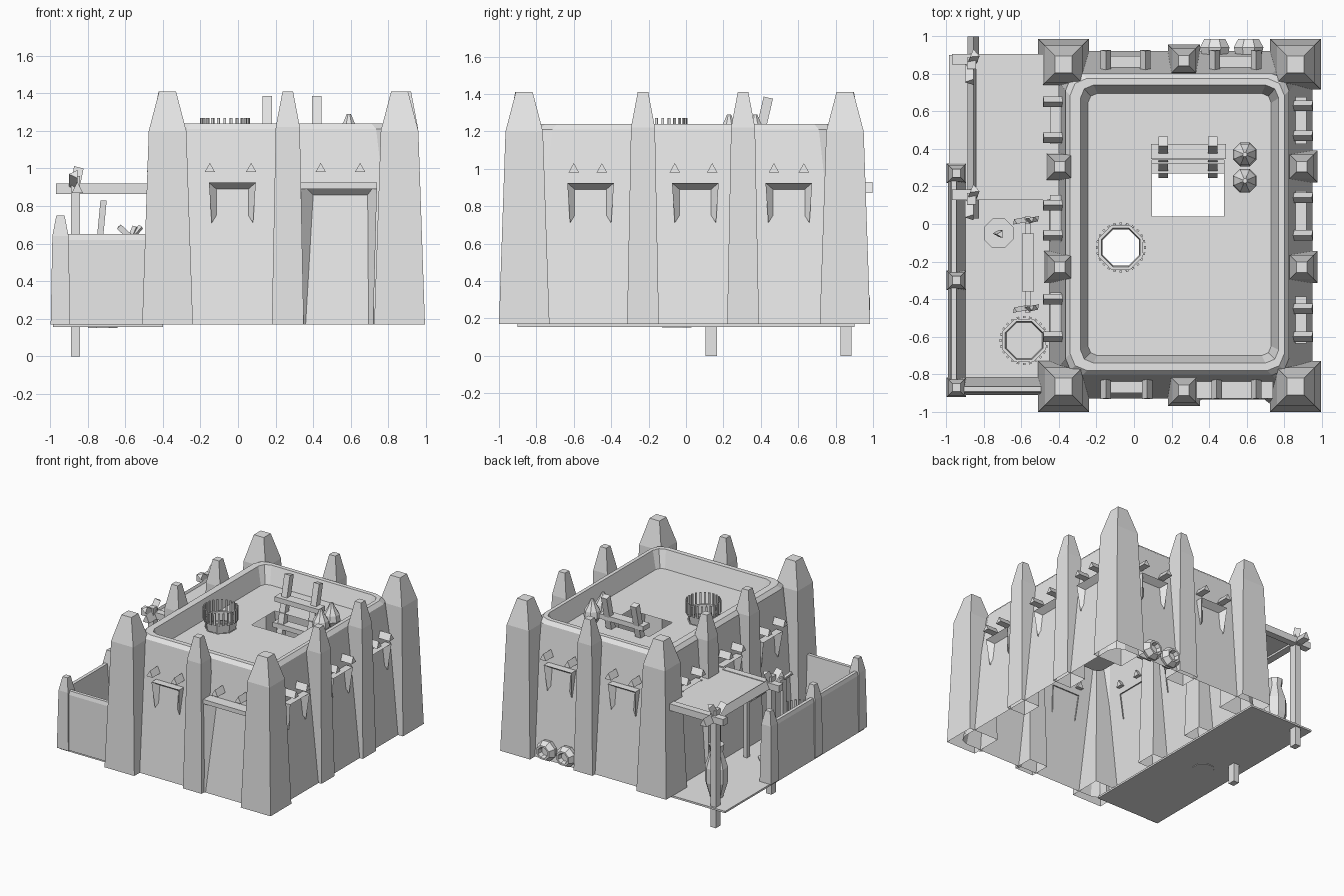
import bpy, bmesh, math
from mathutils import Vector, Matrix

if "Cube" in bpy.data.objects:
    bpy.data.objects.remove(bpy.data.objects["Cube"])

clay = bpy.data.materials.new("grey_clay")
clay.use_nodes = True
clay.diffuse_color = (0.8, 0.8, 0.8, 1)
clay.node_tree.nodes["Principled BSDF"].inputs["Base Color"].default_value = clay.diffuse_color


def finish(name, bm):
    bmesh.ops.recalc_face_normals(bm, faces=bm.faces)
    mesh = bpy.data.meshes.new(name)
    bm.to_mesh(mesh)
    bm.free()
    mesh.materials.append(clay)
    obj = bpy.data.objects.new(name, mesh)
    bpy.context.collection.objects.link(obj)
    return obj


def loft(bm, rings, cap_start=True, cap_end=True):
    """Skin a list of closed rings of points."""
    loops = [[bm.verts.new(p) for p in ring] for ring in rings]
    for a, b in zip(loops, loops[1:]):
        for i in range(len(a)):
            j = (i + 1) % len(a)
            bm.faces.new((a[i], a[j], b[j], b[i]))
    if cap_start:
        bm.faces.new(loops[0])
    if cap_end:
        bm.faces.new(loops[-1])
    return loops


def circle(x, y, z, r, n=8):
    return [(x + r * math.cos(math.tau * (i + .5) / n), y + r * math.sin(math.tau * (i + .5) / n), z)
            for i in range(n)]


def rect(x0, x1, y0, y1, z, c=0.0):
    """Rectangle ring, with cut corners when c is set."""
    if not c:
        return [(x0, y0, z), (x1, y0, z), (x1, y1, z), (x0, y1, z)]
    ring = []
    for cx, cy, start in ((x1 - c, y1 - c, 0), (x0 + c, y1 - c, 90), (x0 + c, y0 + c, 180), (x1 - c, y0 + c, 270)):
        for k in range(3):
            a = math.radians(start + 45 * k)
            ring.append((cx + c * math.cos(a), cy + c * math.sin(a), z))
    return ring


def box(name, x0, x1, y0, y1, z0, z1):
    bm = bmesh.new()
    loft(bm, [rect(x0, x1, y0, y1, z0), rect(x0, x1, y0, y1, z1)])
    return finish(name, bm)


def pole(name, points, r, n=4):
    """Straight or bent stick through the points."""
    bm = bmesh.new()
    pts = [Vector(p) for p in points]
    d = (pts[-1] - pts[0]).normalized()
    q = d.to_track_quat('Z', 'Y')
    loft(bm, [[p + q @ Vector(v) for v in circle(0, 0, 0, r, n)] for p in pts])
    return finish(name, bm)


def turned(name, x, y, profile, open_top=False):
    bm = bmesh.new()
    loft(bm, [circle(x, y, z, r) for r, z in profile], cap_end=not open_top)
    return finish(name, bm)


def pillar(name, x, y, profile):
    """Tapered square pillar, open below."""
    bm = bmesh.new()
    loft(bm, [rect(x - h, x + h, y - h, y + h, z) for h, z in profile], cap_start=False)
    return finish(name, bm)


# Main shell with a parapet and a sunken roof that has two openings
FLOOR, TOP, ROOF = 0.17, 1.21, 1.1
bm = bmesh.new()
loops = loft(bm, [rect(-.45, .95, -.93, .92, FLOOR, .09),
                  rect(-.365, .825, -.805, .80, TOP, .09),
                  rect(-.34, .80, -.78, .775, 1.24, .09),
                  rect(-.285, .77, -.74, .74, 1.24, .07),
                  rect(-.245, .73, -.70, .695, ROOF, .05)], False, False)
inner = loops[-1]
edges = [bm.edges.get((inner[i], inner[i - 1])) for i in range(len(inner))]
for hole in (rect(.095, .48, .04, .34, ROOF), circle(-.07, -.125, ROOF, .12)):
    vs = [bm.verts.new(p) for p in hole]
    edges += [bm.edges.new((vs[i], vs[i - 1])) for i in range(len(vs))]
bmesh.ops.triangle_fill(bm, edges=edges, use_beauty=True)
finish("main_walls", bm)

# Corner towers and buttresses
for x in (-.375, .86):
    for y in (-.865, .85):
        pillar("corner_tower", x, y, [(.135, FLOOR), (.1, 1.2), (.045, 1.41)])
buttress = [(.085, FLOOR), (.064, 1.22), (.028, 1.41)]
for x, y in ((.265, -.885), (.265, .87), (.893, .305), (.893, -.23), (-.395, .305), (-.395, -.23)):
    pillar("buttress", x, y, buttress)

# Each side: axis across the wall, sign, top and base distance
SIDES = {"front": (1, -1, .805, .93), "back": (1, 1, .80, .92),
         "left": (0, 1, .825, .95), "right": (0, -1, .365, .45)}


def place(side, u, out, z):
    axis, sign, top, base = SIDES[side]
    d = sign * (base + (top - base) * (z - FLOOR) / (TOP - FLOOR) + out)
    return (u, d, z) if axis else (d, u, z)


def opening(name, side, outer, inner, outs):
    """Splayed frame around a recess; contours run up, across and down."""
    bm = bmesh.new()
    back = [bm.verts.new(place(side, u, -.01, z)) for u, z in outer]
    front = [bm.verts.new(place(side, u, o, z)) for (u, z), o in zip(outer, outs)]
    deep = [bm.verts.new(place(side, u, .004, z)) for u, z in inner]
    for i in range(3):
        bm.faces.new((back[i], back[i + 1], front[i + 1], front[i]))
        bm.faces.new((front[i], front[i + 1], deep[i + 1], deep[i]))
    bm.faces.new(deep)
    finish(name, bm)


def beam_end(side, u):
    bm = bmesh.new()
    tri = ((-.028, .98), (.028, .98), (0, 1.03))
    loft(bm, [[place(side, u + a, o, z) for a, z in tri] for o in (-.03, .10)])
    finish("beam_end", bm)


def window(side, u):
    opening("window", side, [(u - .11, .71), (u - .125, .925), (u + .125, .925), (u + .11, .71)],
            [(u - .085, .75), (u - .085, .89), (u + .085, .89), (u + .085, .75)], [.01, .06, .06, .01])


for side, spots, gaps in (("front", (-.03,), (-.15, .07, .44, .65)), ("back", (-.04, .54), (-.15, .06, .43, .65)),
                          ("left", (-.51, .05, .55), (-.6, -.45, -.06, .14, .47, .63)),
                          ("right", (-.49, .03, .55), (-.6, -.4, -.06, .1, .46, .65))):
    for u in spots:
        window(side, u)
    for u in gaps:
        beam_end(side, u)

# Doorway
opening("doorway", "front", [(.33, FLOOR), (.335, .925), (.74, .925), (.72, FLOOR)],
        [(.36, FLOOR), (.4, .86), (.69, .86), (.695, FLOOR)], [.025, .085, .085, .025])
box("door_lintel", .335, .74, -.93, -.83, .89, .925)

# Side terrace: floor, sloped low walls and pillars
box("terrace_floor", -.985, -.40, -.9, .9, .155, FLOOR)
bm = bmesh.new()
section = ((-.99, FLOOR), (-.98, .62), (-.972, .65), (-.945, .65), (-.897, FLOOR))
loft(bm, [[(x, y, z) for x, z in section] for y in (-.9, .25)])
finish("terrace_side_wall", bm)
bm = bmesh.new()
loft(bm, [[(x, s + .08, z) for s, z in section] for x in (-.98, -.42)])
finish("terrace_front_wall", bm)
for y in (-.87, -.3, .27):
    pillar("terrace_pillar", -.945, y, [(.052, FLOOR), (.043, .64), (.022, .75)])

# Canopy with posts and beams
box("canopy", -.84, -.40, .13, .905, .9, .915)
for y in (.855, .135):
    box("canopy_post", -.89, -.84, y - .03, y + .03, 0, .96)
    pole("post_fork", [(-.87, y, .9), (-.85, y + .05, 1)], .03, 3)
    pole("post_fork", [(-.87, y, .9), (-.87, y - .1, .97)], .03, 3)
for y in (.877, .155):
    box("canopy_cross_beam", -.97, -.46, y - .028, y + .028, .865, .92)
bm = bmesh.new()
loft(bm, [[(x, y, z) for x, z in ((-.885, .87), (-.825, .87), (-.855, .93))] for y in (.03, .998)])
finish("canopy_long_beam", bm)


# Baskets with stakes around the rim
def basket(x, y, z, r, solid):
    bm = bmesh.new()
    rings = [circle(x, y, z, r * .9), circle(x, y, z + .08, r), circle(x, y, z + .08, r * .87),
             circle(x, y, z + .01, r * .82)]
    loft(bm, rings, False, solid)
    for i in range(24):
        a = math.tau * i / 24
        m = Matrix.Translation((x + r * math.cos(a), y + r * math.sin(a), z + .12)) @ Matrix.Rotation(a, 4, 'Z')
        bmesh.ops.create_cube(bm, size=1, matrix=m @ Matrix.Diagonal((.01, .014, .1, 1)))
    finish("basket", bm)


basket(-.07, -.125, ROOF, .128, False)
basket(-.585, -.62, FLOOR, .125, True)

# Ladder through the roof opening
for x in (.155, .42):
    pole("ladder_pole", [(x, .27, .65), (x, .44, 1.38)], .036)
for z, y in ((1.2, .385), (1.0, .36), (.8, .31)):
    box("ladder_rung", .09, .49, y - .04, y + .04, z - .025, z + .015)

# Jars on the roof, under the canopy and at the back wall
for y in (.37, .23):
    turned("roof_jar", .59, y, [(.035, ROOF), (.068, 1.15), (.06, 1.2), (.03, 1.25), (.012, 1.29)])
turned("tall_jar", -.78, .72, [(.05, FLOOR), (.088, .3), (.088, .42), (.05, .54), (.06, .6)])
for x in (.43, .61):
    bm = bmesh.new()
    loft(bm, [[(px, y, .255 + pz) for px, pz, _ in circle(x, 0, 0, r)] for r, y in
              ((.07, .88), (.085, .94), (.06, .985), (.045, .985), (.035, .95))])
    finish("back_wall_pot", bm)

# Mortar with a bent pestle
turned("mortar", -.72, -.05, [(.085, .15), (.085, .18)])
pole("pestle", [(-.71, -.05, .18), (-.73, -.05, .62), (-.71, -.055, .83)], .022, 3)

# Drying rack with splayed ends
box("rack_plank", -.597, -.532, -.36, -.05, .63, .66)
for y in (.02, -.45):
    box("rack_post", -.58, -.55, y - .02, y + .02, FLOOR, .65)
    for dx in (-.06, .03, .06):
        pole("rack_fork", [(-.57, y, .63), (-.575 + dx, y + dx * .2, .69)], .018, 3)
box("rack_bar", -.58, -.55, -.45, .02, .61, .635)
